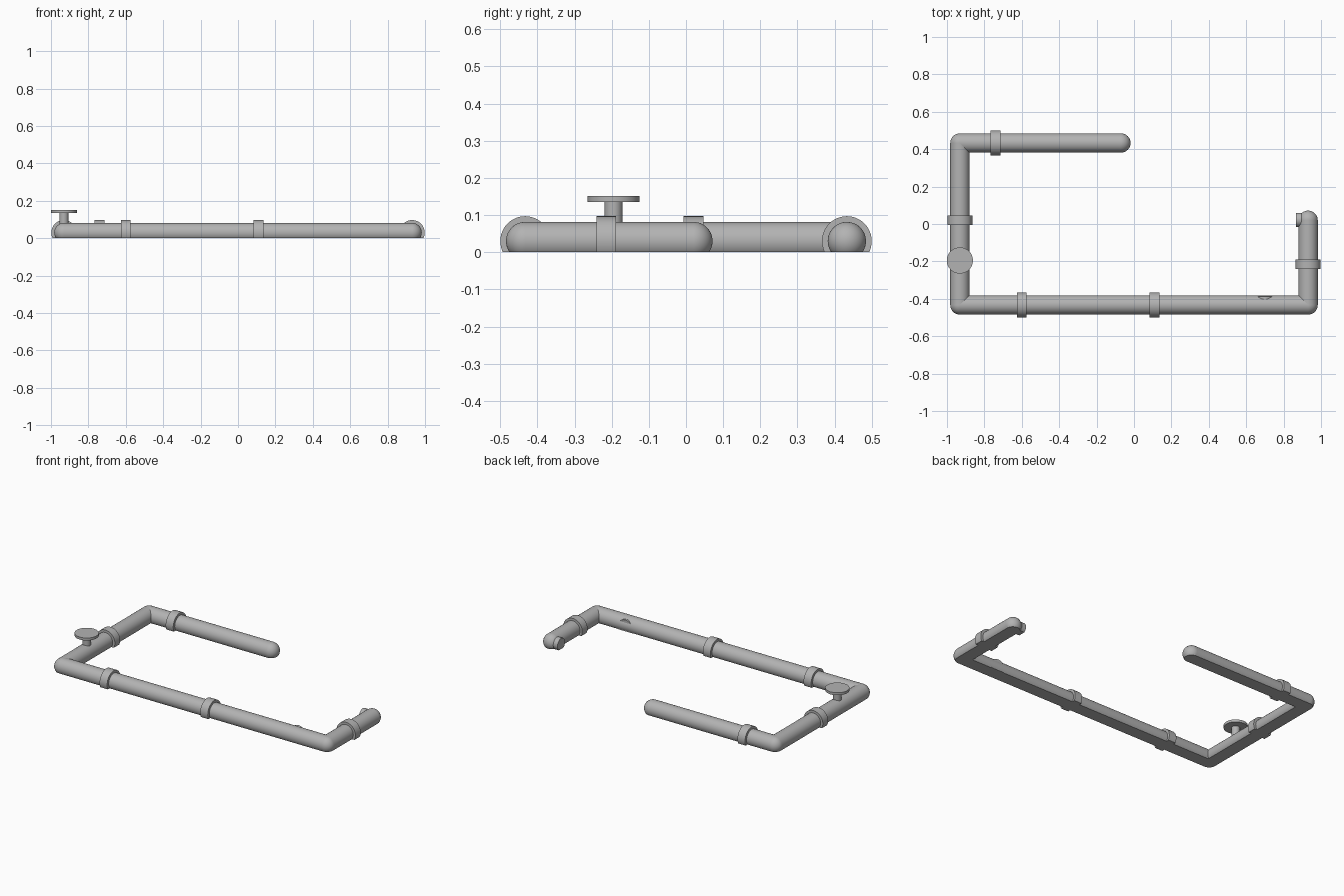
import bpy, bmesh, math
from mathutils import Matrix, Vector

cube = bpy.data.objects.get("Cube")
if cube:
    bpy.data.objects.remove(cube, do_unlink=True)

AXIS_Z = 0.03      # height of the pipe centre line
PIPE_R = 0.0515
COLLAR_R = 0.067
X, Y = 0.931, 0.433

grey = bpy.data.materials.new("pipe grey")
grey.use_nodes = True
colour = (0.45, 0.45, 0.45, 1)
grey.diffuse_color = colour
grey.node_tree.nodes["Principled BSDF"].inputs["Base Color"].default_value = colour


def finish(name, bm):
    """Trim the part flat at the ground and make it an object."""
    cut = bmesh.ops.bisect_plane(bm, geom=bm.verts[:] + bm.edges[:] + bm.faces[:],
                                 plane_co=(0, 0, 0), plane_no=(0, 0, 1), clear_inner=True)
    rim = [e for e in cut["geom_cut"] if isinstance(e, bmesh.types.BMEdge)]
    if rim:
        bmesh.ops.contextual_create(bm, geom=rim)
    bmesh.ops.recalc_face_normals(bm, faces=bm.faces[:])
    mesh = bpy.data.meshes.new(name)
    bm.to_mesh(mesh)
    bm.free()
    mesh.materials.append(grey)
    obj = bpy.data.objects.new(name, mesh)
    bpy.context.collection.objects.link(obj)
    bpy.ops.object.select_all(action="DESELECT")
    obj.select_set(True)
    bpy.context.view_layer.objects.active = obj
    bpy.ops.object.shade_smooth_by_angle(angle=math.radians(35))


def rod(name, start, end, radius):
    """Capped cylinder between two points."""
    a, b = Vector(start), Vector(end)
    turn = (b - a).to_track_quat("Z", "Y").to_matrix().to_4x4()
    bm = bmesh.new()
    bmesh.ops.create_cone(bm, cap_ends=True, segments=48, radius1=radius, radius2=radius,
                          depth=(b - a).length, matrix=Matrix.Translation((a + b) / 2) @ turn)
    finish(name, bm)


def ball(name, centre):
    bm = bmesh.new()
    bmesh.ops.create_uvsphere(bm, u_segments=48, v_segments=24, radius=PIPE_R,
                              matrix=Matrix.Translation(centre))
    finish(name, bm)


def disc(name, centre, axis, radius, thickness):
    half = Vector(axis) * thickness / 2
    rod(name, Vector(centre) - half, Vector(centre) + half, radius)


# Pipe run with rounded elbows and ends
path = [(-0.07, Y), (-X, Y), (-X, -Y), (X, -Y), (X, 0.02)]
path = [(x, y, AXIS_Z) for x, y in path]
for i, (a, b) in enumerate(zip(path, path[1:])):
    rod(f"pipe_section_{i + 1}", a, b, PIPE_R)
for i, p in enumerate(path):
    ball("pipe_end" if i in (0, len(path) - 1) else f"elbow_{i}", p)

# Coupling collars
along_x, along_y = (1, 0, 0), (0, 1, 0)
collars = [(-0.74, Y, along_x), (-X, 0.02, along_y), (-0.6, -Y, along_x),
           (0.11, -Y, along_x), (X, -0.215, along_y)]
for i, (x, y, axis) in enumerate(collars):
    disc(f"collar_{i + 1}", (x, y, AXIS_Z), axis, COLLAR_R, 0.053)

# Valve with stem and round handle
rod("valve_stem", (-X, -0.195, AXIS_Z), (-X, -0.195, 0.14), 0.024)
disc("valve_handle", (-X, -0.195, 0.143), (0, 0, 1), 0.07, 0.016)

# Small plugs set into the inner sides
disc("front_plug", (0.7, -0.403, 0.018), along_y, 0.054, 0.03)
disc("end_plug", (0.88, 0.022, AXIS_Z), along_x, 0.038, 0.03)
